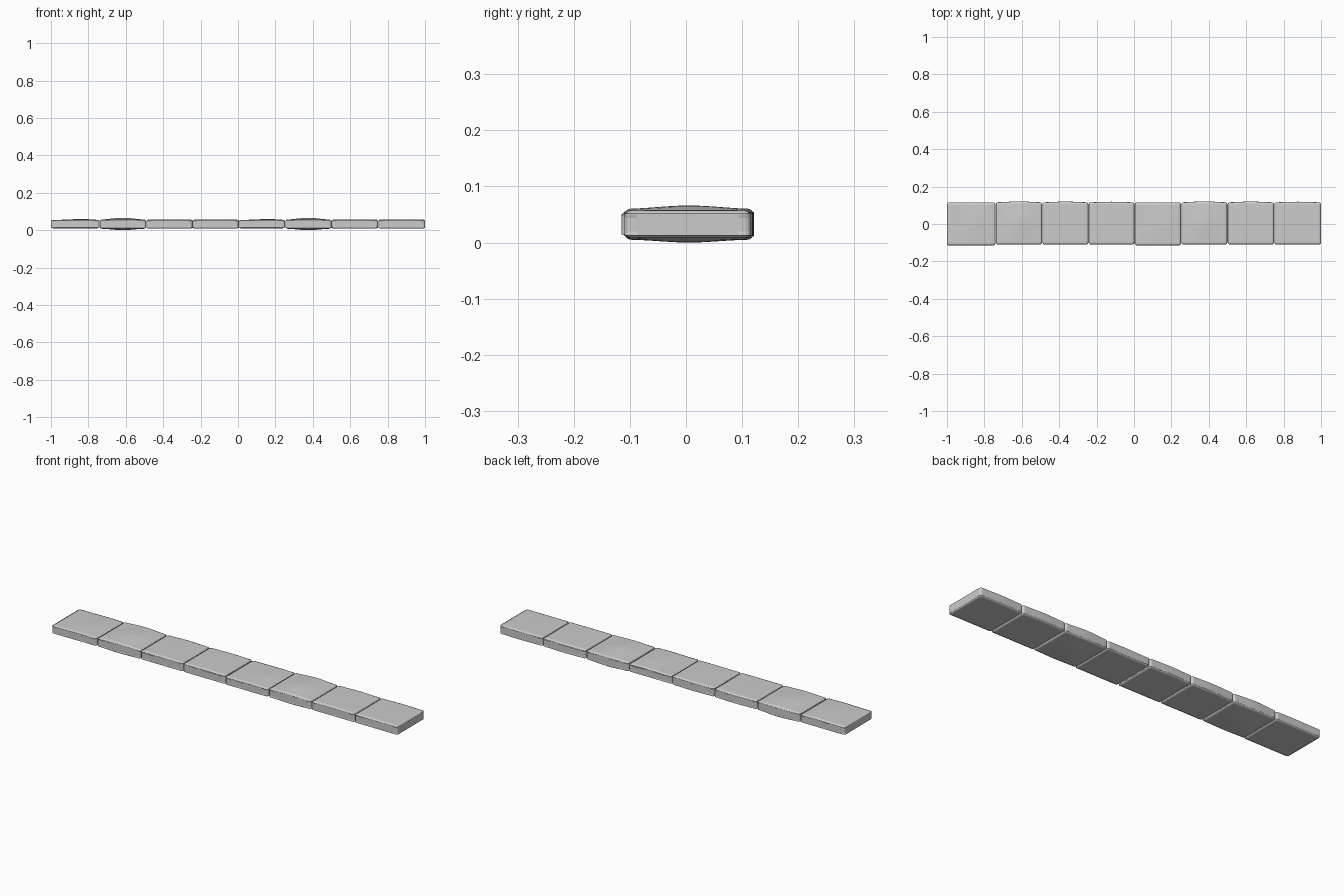
import bpy, bmesh, math

cube = bpy.data.objects.get("Cube")
if cube:
    bpy.data.objects.remove(cube, do_unlink=True)

stone = bpy.data.materials.new("light_grey_stone")
stone.use_nodes = True
colour = (0.6, 0.6, 0.6, 1)
stone.diffuse_color = colour
stone.node_tree.nodes["Principled BSDF"].inputs["Base Color"].default_value = colour


def wave(t):
    """Smooth hump, one in the middle and zero at both ends."""
    return math.cos(math.pi * t / 2) ** 2


def make_tile(name, x0, x1, front, back, low, high, up, down, swell, peak):
    """Rounded slab with swollen top, underside and back edge."""
    bm = bmesh.new()
    bmesh.ops.create_cube(bm, size=2)
    bmesh.ops.subdivide_edges(bm, edges=bm.edges[:], cuts=9, use_grid_fill=True)
    for v in bm.verts:
        u, w, h = v.co
        # hump centre slides along the slab, its ends stay put
        hump = wave(u - peak * (1 - u * u))
        dome = hump * (0.35 + 0.65 * wave(w))
        x = (x0 + x1) / 2 + u * (x1 - x0) / 2
        y = (front + back) / 2 + w * (back - front) / 2
        z = (low + high) / 2 + h * (high - low) / 2
        y += swell * hump * (w + 1) / 2
        z += dome * (up * (h + 1) - down * (1 - h)) / 2
        v.co = (x, y, z)
    mesh = bpy.data.meshes.new(name)
    bm.to_mesh(mesh)
    bm.free()
    mesh.materials.append(stone)
    tile = bpy.data.objects.new(name, mesh)
    bpy.context.collection.objects.link(tile)

    # Soft rounded rim
    bevel = tile.modifiers.new("rounded_rim", "BEVEL")
    bevel.width = 0.012
    bevel.segments = 4
    bevel.limit_method = "ANGLE"
    bevel.angle_limit = math.radians(50)
    bevel.use_clamp_overlap = False
    for poly in mesh.polygons:
        poly.use_smooth = True
    tile.modifiers.new("even_shading", "WEIGHTED_NORMAL")


# Four slab shapes: front, back, low, high, up, down, swell, peak
shapes = [
    (-0.115, 0.116, 0.010, 0.055, 0.005, 0.000, 0.000, 0.30),
    (-0.110, 0.116, 0.008, 0.057, 0.009, 0.008, 0.005, 0.00),
    (-0.110, 0.116, 0.008, 0.057, 0.001, 0.000, 0.004, 0.00),
    (-0.110, 0.116, 0.008, 0.057, 0.001, 0.000, 0.003, 0.00),
]
joints = [-1, -0.74, -0.49, -0.243, 0.003, 0.252, 0.5, 0.75, 1]
gap = 0.001

# The same four slabs repeat twice along the row
for i in range(8):
    left = joints[i] + (gap if i > 0 else 0)
    right = joints[i + 1] - (gap if i < 7 else 0)
    make_tile(f"tile_{i + 1}", left, right, *shapes[i % 4])
